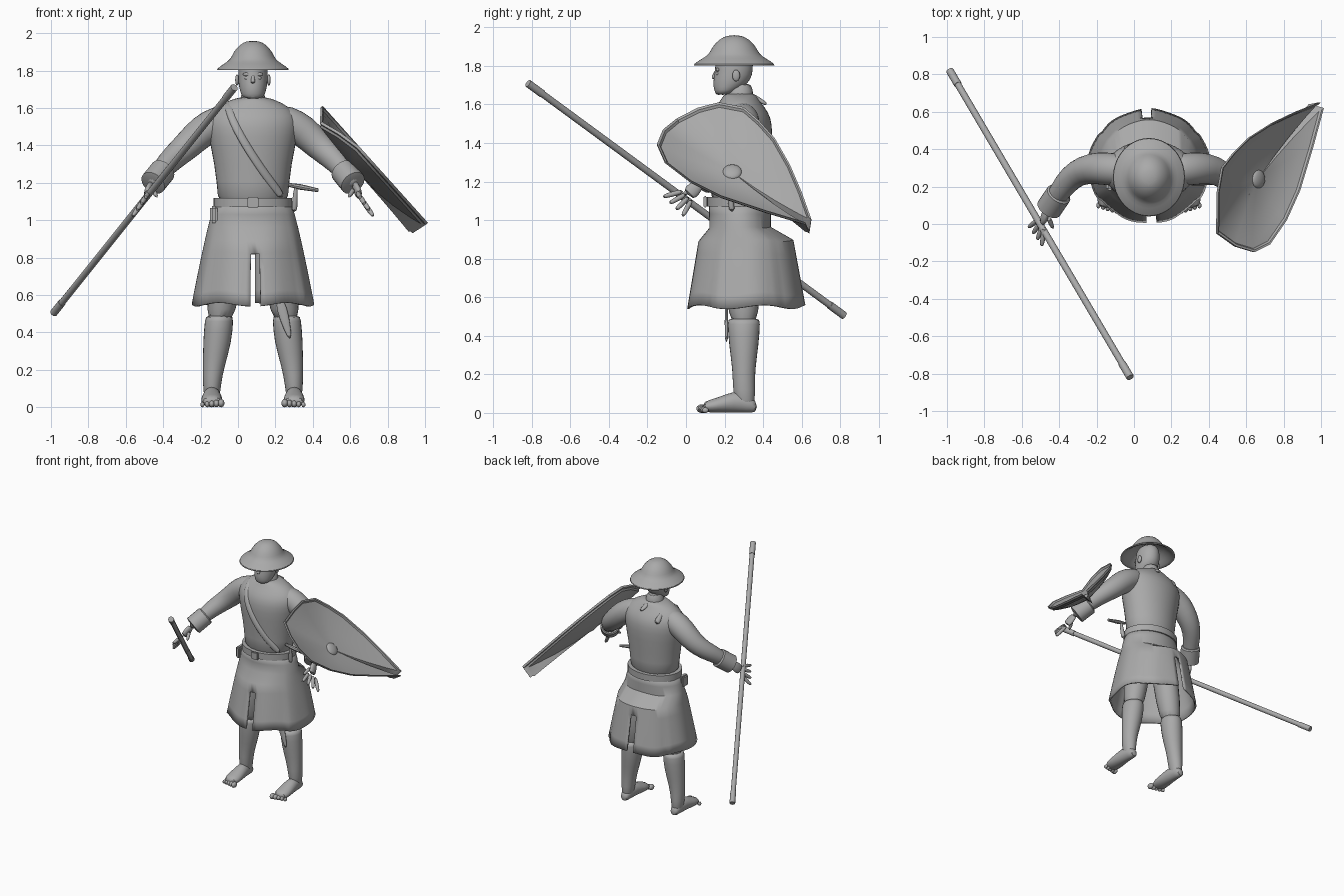
import bpy, bmesh, math
from mathutils import Vector, Matrix

if "Cube" in bpy.data.objects:
    bpy.data.objects.remove(bpy.data.objects["Cube"])

MIDDLE = 0.08                   # the body's middle plane in x
CORE = 0.28                     # the body's axis in y
X, Y, Z = Vector((1, 0, 0)), Vector((0, 1, 0)), Vector((0, 0, 1))

grey = bpy.data.materials.new("plain_grey")
grey.use_nodes = True
grey.diffuse_color = (0.4, 0.4, 0.4, 1)
grey.node_tree.nodes["Principled BSDF"].inputs["Base Color"].default_value = grey.diffuse_color


def finish(name, bm, subdiv=0, angle=40):
    bmesh.ops.recalc_face_normals(bm, faces=bm.faces)
    mesh = bpy.data.meshes.new(name)
    bm.to_mesh(mesh)
    bm.free()
    mesh.materials.append(grey)
    obj = bpy.data.objects.new(name, mesh)
    bpy.context.collection.objects.link(obj)
    if subdiv:
        smooth = obj.modifiers.new("smooth", "SUBSURF")
        smooth.levels = smooth.render_levels = subdiv
        angle = 80
    bpy.ops.object.select_all(action="DESELECT")
    obj.select_set(True)
    bpy.context.view_layer.objects.active = obj
    bpy.ops.object.shade_smooth_by_angle(angle=math.radians(angle))
    return obj


def skin_rings(name, rings, subdiv=0, caps=True, gaps=None, angle=40):
    """Bridge a stack of closed rings; gaps(ring, column) leaves a face out."""
    bm = bmesh.new()
    loops = [[bm.verts.new(point) for point in ring] for ring in rings]
    count = len(loops[0])
    for row, (lower, upper) in enumerate(zip(loops, loops[1:])):
        for col in range(count):
            if not (gaps and gaps(row, col)):
                after = (col + 1) % count
                bm.faces.new((lower[col], lower[after], upper[after], upper[col]))
    if caps:
        bm.faces.new(loops[0])
        bm.faces.new(loops[-1])
    return finish(name, bm, subdiv, angle)


def tube(name, rows, hint=Y, axis=None, sides=12, subdiv=1, angle=40):
    """Loft ellipses (x, y, z, radius, optional second radius) along a path."""
    mids = [Vector(row[:3]) for row in rows]
    rings = []
    for i, row in enumerate(rows):
        along = axis or (mids[min(i + 1, len(rows) - 1)] - mids[max(i - 1, 0)]).normalized()
        u = along.cross(hint).normalized()
        v = u.cross(along)
        turns = [math.tau * k / sides for k in range(sides)]
        rings.append([mids[i] + u * row[3] * math.cos(a) + v * row[-1] * math.sin(a) for a in turns])
    return skin_rings(name, rings, subdiv, angle=angle)


def line(start, end, *stops):
    """Rows for a straight tube: stops are (fraction, radius, ...)."""
    return [(*Vector(start).lerp(Vector(end), stop[0]), *stop[1:]) for stop in stops]


def stack(name, rows, depth_at=CORE, **options):
    """Vertical loft of (z, half width, half depth) on the middle plane."""
    return tube(name, [(MIDDLE, depth_at, *row) for row in rows], axis=Z, **options)


def ball(name, pos, size, turn=Matrix()):
    bm = bmesh.new()
    place = Matrix.Translation(pos) @ turn @ Matrix.Diagonal((*size, 1))
    bmesh.ops.create_uvsphere(bm, u_segments=16, v_segments=10, radius=1, matrix=place)
    return finish(name, bm, angle=80)


def block(name, pos, size):
    bm = bmesh.new()
    place = Matrix.Translation(pos) @ Matrix.Diagonal((*size, 1))
    bmesh.ops.create_cube(bm, size=1, matrix=place)
    bmesh.ops.bevel(bm, geom=bm.edges[:], offset=min(size) / 4, segments=2, affect="EDGES")
    return finish(name, bm)


# Torso, with sloping shoulders
TORSO = [(1.05, .2, .16), (1.2, .19, .15), (1.4, .23, .17), (1.5, .25, .17),
         (1.56, .24, .15), (1.61, .19, .11), (1.64, .13, .09), (1.66, .07, .08)]
stack("torso", TORSO, sides=20)


def on_torso(x, z, side):
    """Point on the torso's front (side -1) or back (side 1)."""
    below, above = next(pair for pair in zip(TORSO, TORSO[1:]) if pair[0][0] <= z <= pair[1][0])
    _, wide, deep = Vector(below).lerp(Vector(above), (z - below[0]) / (above[0] - below[0]))
    return x, CORE + side * deep * math.sqrt(max(0, 1 - ((x - MIDDLE) / wide) ** 2)), z


# Shoulder strap, crossing the chest and ending behind the shoulder
path = [on_torso(-.03, 1.53, 1), on_torso(-.04, 1.59, 1), (-.05, CORE, 1.64)]
for step in range(7):
    f = step / 6
    path.append(on_torso(-.05 + .29 * f ** 1.3, 1.6 - .48 * f, -1))
tube("shoulder_strap", [(*point, .025, .015) for point in path], hint=Z - Y * 2, sides=8)

# Neck, scarf and its knot
stack("neck", [(1.58, .08, .08), (1.64, .07, .07), (1.72, .06, .07)])
stack("scarf", [(1.61, .08, .09), (1.62, .09, .1), (1.64, .08, .09), (1.66, .07, .08)], sides=16)
tube("scarf_knot", line((.09, .35, 1.64), (.11, .42, 1.6), (0, .02), (.6, .02, .01), (1, .01)), hint=Z)

# Head
HEAD = [(.19, 1.65, .03, .03), (.2, 1.66, .06, .05), (.22, 1.69, .07, .08), (.24, 1.73, .08, .1),
        (.25, 1.78, .08, .1), (.25, 1.84, .08, .1), (.25, 1.89, .05, .07)]
tube("head", [(MIDDLE, *row) for row in HEAD], axis=Z, sides=16)
tube("nose", line((MIDDLE, .16, 1.78), (MIDDLE, .14, 1.73), (0, .01), (.5, .01), (1, .015)), sides=8)
ball("lips", (MIDDLE, .16, 1.695), (.025, .01, .01))
ball("chin", (MIDDLE, .17, 1.67), (.03, .02, .02))
for s, side in ((1, "left"), (-1, "right")):
    ball(f"{side}_eye", (MIDDLE + s * .03, .165, 1.76), (.015, .01, .01))
    ball(f"{side}_brow", (MIDDLE + s * .03, .165, 1.78), (.025, .01, .01))
    ball(f"{side}_ear", (MIDDLE + s * .085, .26, 1.75), (.01, .02, .03))

# Wide-brimmed helmet
HELMET = [(1.9, .08), (1.82, .15), (1.797, .19), (1.807, .2), (1.84, .15), (1.86, .12), (1.9, .105),
          (1.94, .07), (1.96, .03)]
stack("helmet", [(z, r, r * 1.09) for z, r in HELMET], depth_at=.25, sides=32)

# Skirt: flared cloth with front and back slits and raised side panels
COLUMNS, ROWS = 72, 8
rings = []
for row in range(ROWS + 1):
    f = row / ROWS
    loose = f > .3
    wide = .2 + .12 * f ** .8
    deep = .21 + .1 * f if loose else .16
    ring = []
    for col in range(COLUMNS):
        a = math.tau * (col + .5) / COLUMNS
        panel = .02 if abs(math.cos(a)) > .8 else -.01
        r = 1 + f * (panel + .01 * math.sin(9 * a))
        ring.append((MIDDLE + wide * r * math.cos(a), CORE + .03 * loose + deep * r * math.sin(a),
                     1.1 - .55 * f + .01 * f * math.sin(5 * a)))
    rings.append(ring)
quarter = COLUMNS // 4
slits = [turn * quarter - edge for turn in (1, 3) for edge in (0, 1)]
skirt = skin_rings("skirt", rings, caps=False, gaps=lambda row, col: row >= ROWS / 2 and col in slits)
cloth = skirt.modifiers.new("cloth", "SOLIDIFY")
cloth.thickness = .012

# Belt, buckle, pouch and belt axe
stack("belt", [(1.07, .21, .17), (1.12, .21, .17)], sides=40, subdiv=0)
block("buckle", (MIDDLE, .1, 1.095), (.06, .02, .06))
block("pouch", (-.13, .22, 1.03), (.04, .08, .09))
tube("axe_head", line((.27, .22, 1.19), (.43, .22, 1.16), (0, .01), (.4, .015), (1, .01)), sides=8, subdiv=0)
tube("axe_handle", line((.31, .22, 1.19), (.3, .24, 1.04), (0, .01), (.5, .015), (1, .02)), sides=8)

# Limbs, built for both sides
ELBOW, WRIST, KNUCKLES = (.42, .25, 1.34), (.55, .06, 1.18), Vector((.57, .01, 1.13))
for s, side in ((1, "left"), (-1, "right")):
    def limb(part, rows, **options):
        return tube(f"{side}_{part}", [(MIDDLE + s * row[0], *row[1:]) for row in rows], **options)

    limb("arm", [(.1, .29, 1.54, .08), (.18, .29, 1.53, .09), (.27, .3, 1.48, .09), (.35, .29, 1.4, .08),
                 (*ELBOW, .07), (.48, .17, 1.28, .06), (*WRIST, .04)], hint=Z, sides=14)
    limb("cuff", line(ELBOW, WRIST, (.45, .06), (.48, .07), (.88, .07), (.9, .05)), hint=Z, sides=20, subdiv=0)
    limb("palm", line(WRIST, KNUCKLES, (-.3, .03, .02), (.4, .04, .02), (1, .04, .02)), hint=X)
    for number in range(4):
        w = (number - 1.5) * .02
        base = KNUCKLES + Vector((.4, .7, -.7)) * w
        tip = base + Vector((.04, -.08, -.06)) + Vector((.8, 1, -1)) * w
        limb(f"finger_{number + 1}", line(base, tip, (0, .015), (.7, .015), (1, .01)), hint=X, sides=8)
    limb("thumb", line((.54, .04, 1.17), (.51, -.03, 1.12), (0, .02), (1, .01)), hint=Z, sides=8)

    limb("thigh", line((.11, .29, .95), (.18, .3, .44), (0, .1, .12), (.7, .09), (1, .07)), axis=Z)
    limb("shin", [(.18, .3, .49, .07, .08), (.18, .3, .48, .08, .09), (.19, .3, .35, .08, .08),
                  (.21, .3, .22, .06, .06), (.22, .3, .12, .05, .06), (.22, .31, .01, .04, .05)], axis=Z)
    foot = [(.37, .03, .03), (.32, .04, .05), (.25, .05, .06), (.17, .06, .04), (.08, .06, .03)]
    limb("foot", [(.22, y, tall, wide, tall) for y, wide, tall in foot], hint=Z, axis=Y)
    for number in range(5):
        r = .022 - .002 * number
        ball(f"{side}_toe_{number + 1}", (MIDDLE + s * (.17 + number / 40), .08 + number / 200, r), (r * .8, r * 1.2, r))

# Loose cloth end hanging in front of the left knee
tube("garter_tail", line((.22, .21, .58), (.28, .21, .36), (0, .03, .01), (.5, .03, .01), (1, .01)), sides=8)

# Long staff with a sleeve at each end
ends = (-.985, .82, .505), (-.02, -.82, 1.71)
for part, start, end, r in (("staff", .01, .99, .018), ("lower_sleeve", 0, .045, .021), ("upper_sleeve", .955, 1, .021)):
    tube(part, line(*ends, (start, r), (end, r)), hint=Z, subdiv=0)

# Kite shield: a tilted trough, hollow to the front, its corner and tip set back
OUTLINE = [(-.15, 1.39), (-.12, 1.48), (-.05, 1.56), (.06, 1.59), (.17, 1.605), (.3, 1.58), (.38, 1.51), (.46, 1.42),
           (.54, 1.28), (.6, 1.14), (.65, 1), (.64, .99), (.62, .98), (.42, 1.04), (.18, 1.12), (.02, 1.2), (-.11, 1.3)]
SET_BACK = {1: .025, 2: .06, 3: .02, 11: .085}
FACING = Vector((.74, 0, .67))
CENTRE = Vector((.24, 1.3))
HOLLOW = .075


def shield_point(spot, depth):
    return Vector((.45 + (1.6 - spot.y) * .9, *spot)) - FACING * depth


def shield_ring(scale, thickness):
    ring = []
    for i, corner in enumerate(OUTLINE):
        depth = HOLLOW + (SET_BACK.get(i, 0) - HOLLOW) * scale ** 2
        lip = .01 if scale > .96 else 0
        ring.append(shield_point(CENTRE.lerp(Vector(corner), scale), depth + thickness - lip))
    return ring


SCALES = (.05, .3, .55, .8, .95, .97, 1)
front = [shield_ring(scale, 0) for scale in SCALES]
back = [shield_ring(scale, .015) for scale in reversed(SCALES)]
skin_rings("shield", front + back, angle=35)
tilt = FACING.to_track_quat("Z", "Y").to_matrix().to_4x4()
ball("shield_boss", shield_point(CENTRE, HOLLOW), (.05, .05, .02), tilt)
